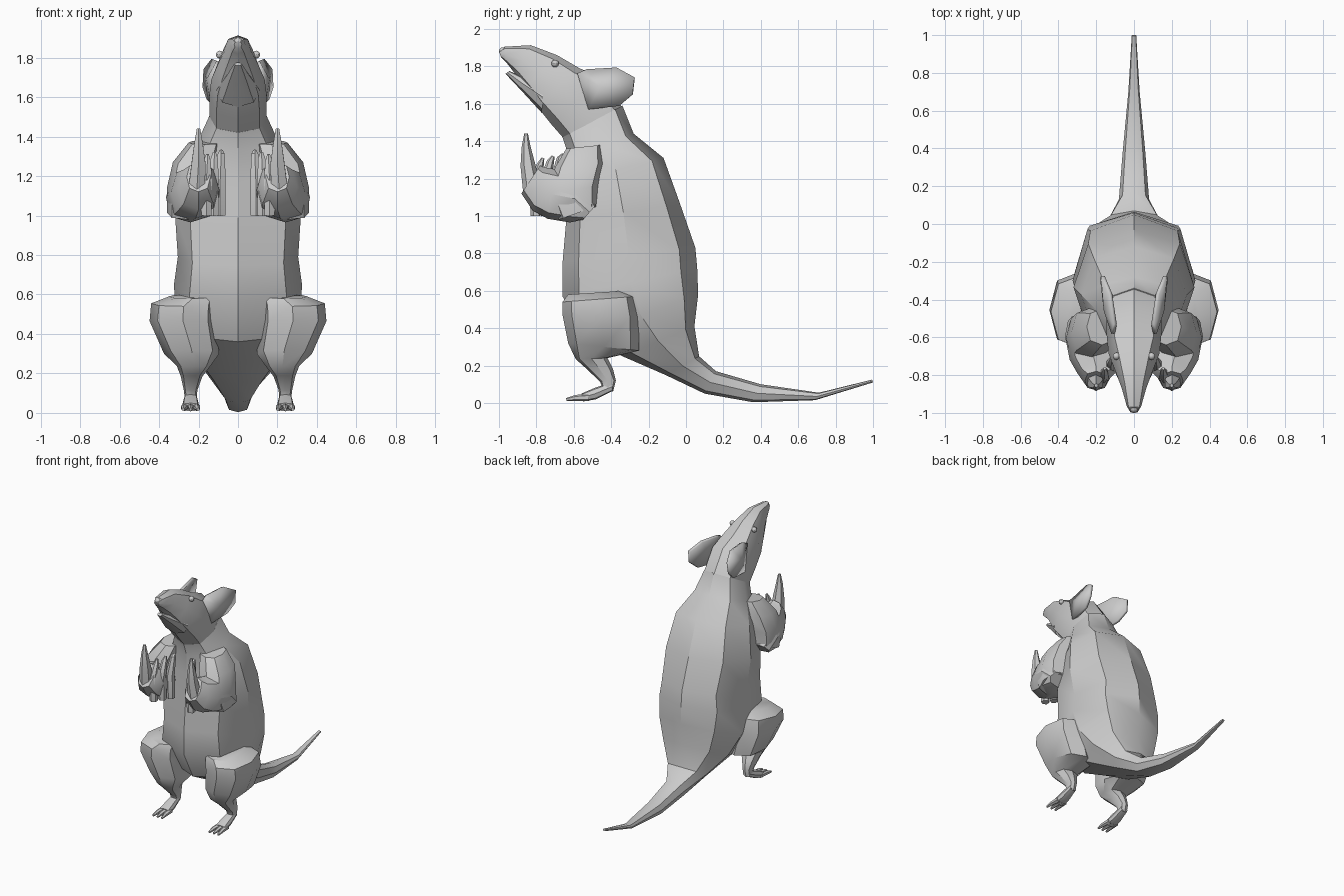
import bpy, bmesh, math
from mathutils import Vector


def finish(name, bm, mirror=False, thick=0, angle=32):
    bmesh.ops.recalc_face_normals(bm, faces=bm.faces)
    me = bpy.data.meshes.new(name)
    bm.to_mesh(me)
    bm.free()
    ob = bpy.data.objects.new(name, me)
    bpy.context.collection.objects.link(ob)
    if thick:
        m = ob.modifiers.new("Thickness", 'SOLIDIFY')
        m.thickness, m.offset = thick, 0
    if mirror:
        ob.modifiers.new("Mirror", 'MIRROR')
    bpy.ops.object.select_all(action='DESELECT')
    ob.select_set(True)
    bpy.context.view_layer.objects.active = ob
    bpy.ops.object.shade_smooth_by_angle(angle=math.radians(angle))
    return ob


def loft(name, rings, n=8, square=0.8, mirror=False):
    """Each ring: x centre, half width, then two opposite side-profile points y, z, y, z."""
    bm = bmesh.new()
    rows = []
    for x, w, y1, z1, y2, z2 in rings:
        c = Vector((x, (y1 + y2) / 2, (z1 + z2) / 2))
        v = Vector((0, (y2 - y1) / 2, (z2 - z1) / 2))
        row = []
        for k in range(n):
            a = 2 * math.pi * k / n
            s, t = (math.copysign(abs(q) ** square, q) if abs(q) > 1e-6 else 0
                    for q in (math.sin(a), math.cos(a)))
            row.append(bm.verts.new(c + v * t + Vector((w * s, 0, 0))))
        rows.append(row)
    for a, b in zip(rows, rows[1:]):
        for k in range(n):
            j = (k + 1) % n
            bm.faces.new((a[k], a[j], b[j], b[k]))
    bm.faces.new(rows[0])
    bm.faces.new(rows[-1])
    return finish(name, bm, mirror)


def digit(name, pts, radii):
    """Thin mirrored tapering finger or toe along a path of 3D points."""
    rings = []
    for i, (p, r) in enumerate(zip(pts, radii)):
        a, b = pts[max(i - 1, 0)], pts[min(i + 1, len(pts) - 1)]
        d = Vector((b[1] - a[1], b[2] - a[2])).normalized()
        rings.append((p[0], r, p[1] + d.y * r, p[2] - d.x * r, p[1] - d.y * r, p[2] + d.x * r))
    return loft(name, rings, 6, 1, True)


# Body: tail tip, rump, torso and neck in one skin
loft("body_and_tail", [
    (0, .012, 1.0, .11, .995, .125),
    (0, .03, .69, .015, .71, .055),
    (0, .06, .36, .004, .40, .10),
    (0, .08, .10, .05, .16, .17),
    (0, .16, -.11, .15, .07, .25),
    (0, .26, -.34, .25, .045, .41),
    (0, .31, -.55, .36, .065, .58),
    (0, .325, -.66, .57, .06, .72),
    (0, .305, -.66, .75, .05, .83),
    (0, .32, -.64, .98, -.03, 1.06),
    (0, .28, -.63, 1.18, -.12, 1.31),
    (0, .20, -.63, 1.33, -.28, 1.44),
    (0, .145, -.66, 1.42, -.34, 1.59)])

# Head and upper snout
loft("head", [
    (0, .145, -.65, 1.41, -.34, 1.58),
    (0, .145, -.72, 1.49, -.45, 1.74),
    (0, .135, -.80, 1.59, -.57, 1.79),
    (0, .10, -.86, 1.68, -.69, 1.86),
    (0, .065, -.91, 1.755, -.83, 1.913),
    (0, .038, -.96, 1.82, -.97, 1.905),
    (0, .02, -.99, 1.85, -1.0, 1.88)])

# Lower jaw, slightly open
loft("lower_jaw", [
    (0, .11, -.77, 1.55, -.76, 1.72),
    (0, .06, -.88, 1.67, -.86, 1.74),
    (0, .02, -.965, 1.76, -.945, 1.775)], square=.9)

# Nose and eyes
for name, loc, r, mir in (("nose", (0, -.978, 1.88), .022, False),
                          ("eyes", (.093, -.70, 1.815), .02, True)):
    bm = bmesh.new()
    bmesh.ops.create_uvsphere(bm, u_segments=10, v_segments=6, radius=r)
    bmesh.ops.translate(bm, verts=bm.verts, vec=loc)
    finish(name, bm, mir)

# Cupped ears flaring backwards
bm = bmesh.new()
rim = [bm.verts.new(p) for p in (
    (.11, -.58, 1.76), (.10, -.53, 1.78), (.125, -.37, 1.79), (.165, -.275, 1.74),
    (.17, -.285, 1.65), (.15, -.355, 1.59), (.13, -.52, 1.57))]
hub = bm.verts.new((.15, -.46, 1.69))
for k in range(len(rim)):
    bm.faces.new((hub, rim[k], rim[(k + 1) % len(rim)]))
finish("ears", bm, True, .02)

# Upper arms down to the elbows
loft("upper_arms", [
    (.17, .08, -.64, 1.36, -.45, 1.38),
    (.22, .11, -.70, 1.26, -.44, 1.28),
    (.25, .11, -.74, 1.12, -.47, 1.16),
    (.26, .10, -.68, .98, -.48, 1.05)], mirror=True)

# Forearms running forward to the raised paws
loft("forearms", [
    (.26, .09, -.55, .98, -.48, 1.06),
    (.24, .125, -.62, .965, -.57, 1.22),
    (.215, .125, -.74, .985, -.70, 1.25),
    (.20, .10, -.82, 1.03, -.76, 1.26),
    (.20, .06, -.88, 1.12, -.78, 1.27)], mirror=True)

# Paws and fingers
digit("long_fingers", [(.21, -.82, 1.12), (.20, -.845, 1.27), (.20, -.855, 1.37), (.20, -.855, 1.44)],
      [.05, .04, .024, .01])
for k in range(3):
    x, y = .16 - .035 * k, -.80 + .055 * k
    digit("finger_%d" % (k + 1),
          [(x, y, 1.0), (x, y - .01, 1.18), (x - .005, y + .02, 1.27 + .02 * k), (x - .005, y + .035, 1.31 + .01 * k)],
          [.03, .032, .02, .008])

# Thighs, shins and heels
loft("hind_legs", [
    (.23, .12, -.63, .58, -.33, .60),
    (.275, .165, -.66, .54, -.27, .57),
    (.28, .168, -.66, .47, -.25, .46),
    (.235, .14, -.63, .32, -.25, .28),
    (.225, .085, -.59, .235, -.42, .24),
    (.235, .055, -.54, .19, -.39, .18),
    (.24, .035, -.46, .115, -.375, .12),
    (.24, .03, -.45, .09, -.39, .06)], mirror=True)

# Feet with three toes each
loft("hind_feet", [
    (.24, .03, -.39, .065, -.40, .11),
    (.24, .04, -.48, .02, -.49, .08),
    (.24, .045, -.55, .008, -.56, .05)], square=.7, mirror=True)
for k, dx in enumerate((-1, 0, 1)):
    digit("toe_%d" % (k + 1),
          [(.24 + dx * .028, -.52, .03), (.24 + dx * .034, -.59, .027), (.24 + dx * .038, -.64, .018)],
          [.02, .016, .008])
